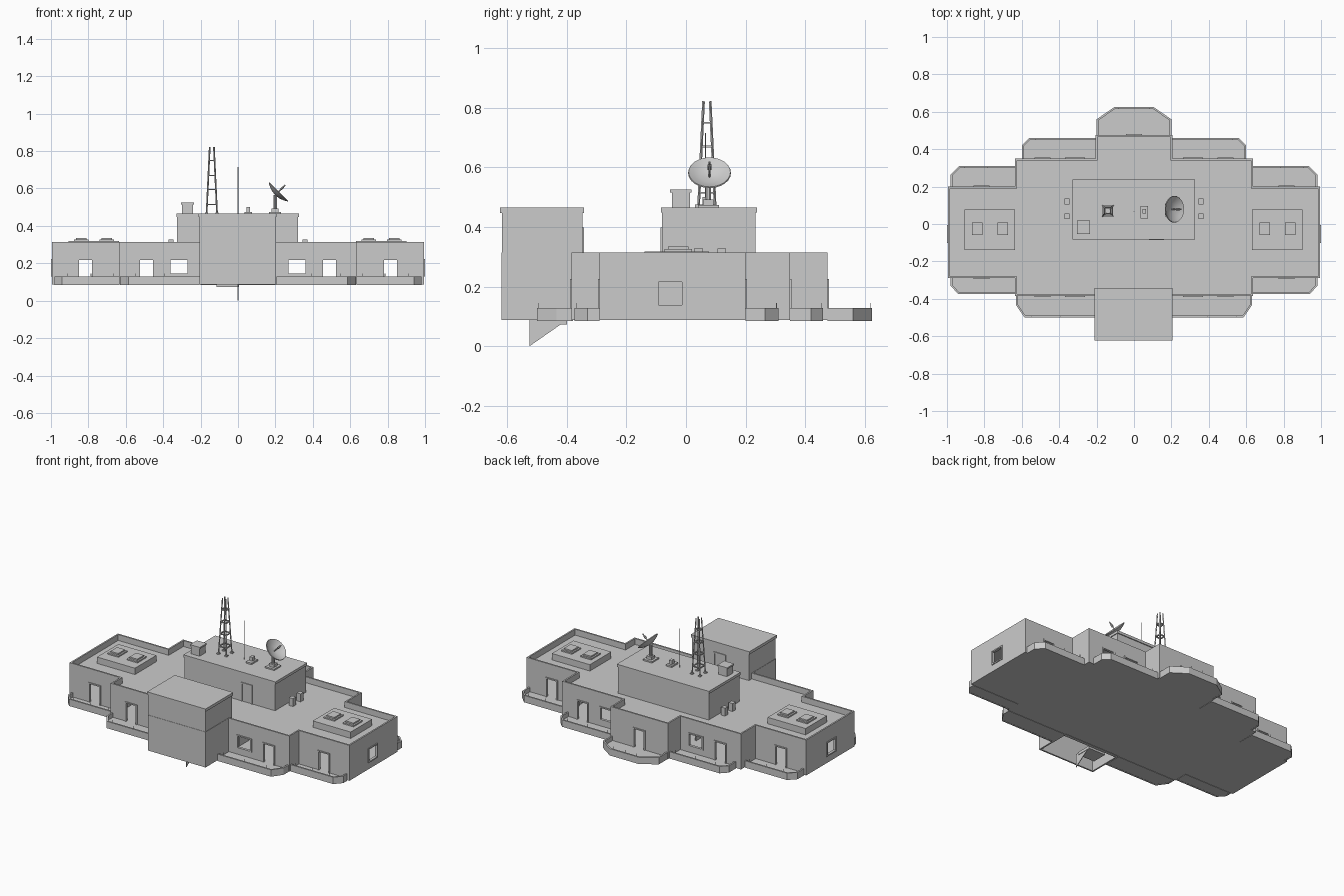
import bpy, math
from mathutils import Vector, Matrix

if "Cube" in bpy.data.objects:
    bpy.data.objects.remove(bpy.data.objects["Cube"])


def mesh(name, verts, faces):
    me = bpy.data.meshes.new(name)
    me.from_pydata(verts, [], faces)
    ob = bpy.data.objects.new(name, me)
    bpy.context.collection.objects.link(ob)
    return ob


BOX = [(0, 3, 2, 1), (4, 5, 6, 7), (0, 1, 5, 4), (1, 2, 6, 5), (2, 3, 7, 6), (3, 0, 4, 7)]


def boxes(name, specs):
    """One object from boxes given as (x0, x1, y0, y1, z0, z1)."""
    vs, fs = [], []
    for a, b, c, d, e, f in specs:
        n = len(vs)
        vs += [(x, y, z) for z in (e, f) for x, y in ((a, c), (b, c), (b, d), (a, d))]
        fs += [tuple(n + i for i in q) for q in BOX]
    return mesh(name, vs, fs)


def prism(name, pts, z0, z1):
    n = len(pts)
    vs = [(x, y, z) for z in (z0, z1) for x, y in pts]
    fs = [tuple(range(n))[::-1], tuple(range(n, 2 * n))]
    fs += [(i, (i + 1) % n, n + (i + 1) % n, n + i) for i in range(n)]
    return mesh(name, vs, fs)


def wall(name, pts, t, z0, z1, closed=False):
    """Wall of thickness t, inside to the left of the path."""
    P = [Vector(p) for p in pts]
    n = len(P)
    vs = []
    for i, p in enumerate(P):
        a = (p - P[i - 1]).normalized() if closed or i else None
        b = (P[(i + 1) % n] - p).normalized() if closed or i < n - 1 else a
        a = a or b
        na, nb = Vector((-a.y, a.x)), Vector((-b.y, b.x))
        q = p + (na + nb) * t / (1 + na.dot(nb))
        vs += [(p.x, p.y, z0), (q.x, q.y, z0), (q.x, q.y, z1), (p.x, p.y, z1)]
    fs = []
    for i in range(n if closed else n - 1):
        j = (i + 1) % n
        fs += [(4 * i + k, 4 * i + (k + 1) % 4, 4 * j + (k + 1) % 4, 4 * j + k) for k in range(4)]
    if not closed:
        fs += [(0, 1, 2, 3), tuple(4 * n - 4 + k for k in (3, 2, 1, 0))]
    fs = [f[::-1] for f in fs]
    return mesh(name, vs, fs)


def rod(verts, faces, p, q, r, sides=4):
    p, q = Vector(p), Vector(q)
    m = (q - p).to_track_quat('Z', 'Y').to_matrix()
    n = len(verts)
    for c in (p, q):
        verts += [tuple(c + m @ Vector((r * math.cos(2 * math.pi * (i + .5) / sides),
                  r * math.sin(2 * math.pi * (i + .5) / sides), 0))) for i in range(sides)]
    faces += [(n + i, n + (i + 1) % sides, n + sides + (i + 1) % sides, n + sides + i) for i in range(sides)]
    faces += [tuple(n + i for i in range(sides))[::-1], tuple(n + sides + i for i in range(sides))]


def rods(name, segs, r, sides=4):
    vs, fs = [], []
    for p, q in segs:
        rod(vs, fs, p, q, r, sides)
    return mesh(name, vs, fs)


def mirror(pts):
    return [(-x, y) for x, y in reversed(pts)]


Z0, ROOF, TOP = .087, .277, .315

# Main stepped building: walls with parapet, floor, roof, partitions
right = [(.636, -.385), (.636, -.29), (.995, -.29), (.995, .2), (.636, .2),
         (.636, .35), (.205, .35), (.205, .475)]
plan = right + mirror(right)
walls = wall("building_walls", plan, .01, Z0, TOP, True)
prism("floor_slab", plan, Z0, .098)
inner = [(x - math.copysign(.005, x), y * .99) for x, y in plan]
prism("roof_slab", inner, ROOF - .01, ROOF)
boxes("partitions", [(s * x - .004, s * x + .004, -.285, .195, .095, .27)
                     for s in (-1, 1) for x in (.636, .205)])

# Doors and windows: cutters and raised frames
cuts, frames = [], []


def opening(axis, c, face, out, w, z0, z1, cut=True):
    def bx(u0, u1, v0, v1, a, b):
        v0, v1 = sorted((v0, v1))
        return (u0, u1, v0, v1, a, b) if axis == 'x' else (v0, v1, u0, u1, a, b)
    h, f = w / 2, .008
    if cut:
        cuts.append(bx(c - h, c + h, face - .03, face + .03, z0, z1))
    v0, v1 = face - out * .012, face + out * .005
    frames.append(bx(c - h - f, c - h, v0, v1, z0, z1 + f))
    frames.append(bx(c + h, c + h + f, v0, v1, z0, z1 + f))
    frames.append(bx(c - h, c + h, v0, v1, z1, z1 + f))
    if z0 > .12 and cut:
        frames.append(bx(c - h - f, c + h + f, v0, v1, z0 - f, z0))


for s in (-1, 1):
    for out, yo, ym in ((-1, -.29, -.385), (1, .2, .35)):
        opening('x', s * .815, yo, out, .07, .1, .218)
        opening('x', s * .49, ym, out, .07, .1, .218)
        opening('x', s * .315, ym, out, .09, .145, .218)
    opening('y', -.053, s * .995, s, .08, .138, .215)
opening('x', 0, .475, 1, .07, .1, .218)
opening('x', .12, -.08, -1, .065, ROOF, .39, False)
opening('x', 0, -.347, 1, .07, ROOF, .39, False)
cutter = boxes("opening_cutter", cuts)
cutter.hide_render = True
mod = walls.modifiers.new("openings", 'BOOLEAN')
mod.object, mod.operation, mod.solver = cutter, 'DIFFERENCE', 'EXACT'
bpy.context.view_layer.objects.active = walls
bpy.ops.object.modifier_apply(modifier=mod.name)
bpy.data.objects.remove(cutter)
boxes("door_and_window_frames", frames)

# Chamfered balconies with low parapets and short rail posts
bal = {"back_mid": [(.6, .35), (.6, .42), (.56, .46), (.205, .46)],
       "back_outer": [(.98, .2), (.98, .265), (.935, .31), (.636, .31)],
       "front_mid": [(.205, -.5), (.585, -.5), (.63, -.435), (.63, -.385)],
       "front_outer": [(.636, -.375), (.94, -.375), (.98, -.33), (.98, -.29)]}
paths = [("back_centre", [(.2, .475), (.2, .56), (.105, .625), (-.105, .625), (-.2, .56), (-.2, .475)])]
for k, p in bal.items():
    paths += [(k + "_right", p), (k + "_left", mirror(p))]
posts = []
for k, p in paths:
    wall(k + "_balcony_parapet", p, .01, Z0 - .003, .128)
    ys = [y for _, y in p]
    base = min(ys, key=abs)
    ends = list(p)
    if k.endswith("right") and k.startswith("back"):
        ends = p + [(.205 if "mid" in k else .636, base)]
    elif k.endswith("left") and k.startswith("back"):
        ends = [(-.205 if "mid" in k else -.636, base)] + p
    elif k.endswith("right"):
        ends = [(p[0][0], base)] + p
    elif k.endswith("left"):
        ends = p + [(p[-1][0], base)]
    prism(k + "_balcony_floor", ends, Z0 - .002, .1)
    far = max(ys, key=abs)
    yy = far - math.copysign(.006, far)
    xs = [x for x, y in p if y == far]
    for t in (.1, .5, .9):
        x = min(xs) + t * (max(xs) - min(xs))
        posts.append(((x, yy, .12), (x, yy, .145)))
rods("rail_posts", posts, .0015)

# Tall front block: open lower shell and capped upper block
wall("front_block_shell", [(-.207, -.384), (-.207, -.62), (.203, -.62), (.203, -.384)], .01, Z0, TOP)
boxes("front_block_upper", [(-.205, .201, -.618, -.347, .27, .45), (-.21, .206, -.624, -.343, .447, .465)])
boxes("front_block_hatch", [(-.115, .005, -.5, -.4, .072, .09)])
boxes("front_block_rear_sill", [(-.2, .2, -.4, -.38, .085, .1)])
fin = [(-.525, .0), (-.4, .087), (-.525, .087)]
mesh("lower_fin", [(x, y, z) for x in (-.002, .002) for y, z in fin],
     [(2, 1, 0), (3, 4, 5), (0, 1, 4, 3), (1, 2, 5, 4), (2, 0, 3, 5)])

# Penthouse, chimney and roof boxes
boxes("penthouse", [(-.325, .32, -.08, .233, .27, .45), (-.33, .325, -.084, .239, .448, .465)])
boxes("chimney", [(-.3, -.24, -.047, .013, .46, .515), (-.305, -.235, -.053, .018, .515, .525)])
boxes("wall_units", [(s * .358 - .014, s * .358 + .014, y - .015, y + .015, ROOF, .328)
                     for s in (-1, 1) for y in (.042, .12)])
boxes("antenna_box", [(.035, .075, .03, .095, .46, .475), (.045, .065, .055, .08, .475, .5)])

# Wing roof plinths with bevelled skylights
for s, side in ((-1, "left"), (1, "right")):
    x0 = -.905 if s < 0 else .63
    boxes(side + "_plinth", [(x0, x0 + .27, -.14, .077, .27, .318)])
    for i, cx in enumerate((.702, .838)):
        cx *= s
        cx += -.003 if s > 0 else 0
        sky = boxes("%s_skylight_%d" % (side, i), [(cx - .038, cx + .038, -.073, .02, .316, .326),
                    (cx - .028, cx + .028, -.06, .008, .326, .335)])

# Lattice mast
segs = []
mx, my = -.14, .07


def leg(z, a, b):
    h = .028 - .017 * (z - .465) / .36
    return (mx + a * h, my + b * h, z)


ring = [(-1, -1), (1, -1), (1, 1), (-1, 1)]
for i, c in enumerate(ring):
    d = ring[(i + 1) % 4]
    segs.append((leg(.463, *c), leg(.822, *c)))
    segs += [(leg(z, *c), leg(z, *d)) for z in (.515, .595, .67, .75)]
rods("lattice_mast", segs, .0045)
boxes("mast_feet", [(mx + a * .028 - .008, mx + a * .028 + .008, my + b * .028 - .008,
                     my + b * .028 + .008, .46, .472) for a, b in ring])
rods("whip_antenna", [((0, .065, .463), (0, .065, .715))], .002, 6)

# Satellite dish on a pedestal
boxes("dish_base", [(.165, .23, .04, .11, .46, .474), (.18, .216, .057, .093, .474, .492)])
rods("dish_post", [((.198, .075, .49), (.198, .075, .565))], .01, 8)
N, rings = 24, [(.001, -.022), (.03, -.018), (.055, -.008), (.072, .002),
                (.07, .006), (.053, -.003), (.03, -.012), (.001, -.016)]
vs = [(r * math.cos(2 * math.pi * i / N), r * math.sin(2 * math.pi * i / N), z) for r, z in rings for i in range(N)]
fs = [(k * N + (i + 1) % N, k * N + i, (k + 1) * N + i, (k + 1) * N + (i + 1) % N)
      for k in range(len(rings) - 1) for i in range(N)]
dish = mesh("dish", vs, [f[::-1] for f in fs])
feed = rods("dish_feed", [((0, 0, -.016), (0, 0, .055))], .0035, 8)
horn = rods("dish_feed_horn", [((0, 0, .02), (0, 0, .04))], .007, 8)
for ob in (dish, feed, horn):
    ob.matrix_world = Matrix.Translation((.214, .079, .58)) @ Matrix.Rotation(math.radians(45), 4, 'Y')
bpy.ops.object.select_all(action='DESELECT')
dish.select_set(True)
bpy.context.view_layer.objects.active = dish
bpy.ops.object.shade_smooth_by_angle(angle=math.radians(35))
